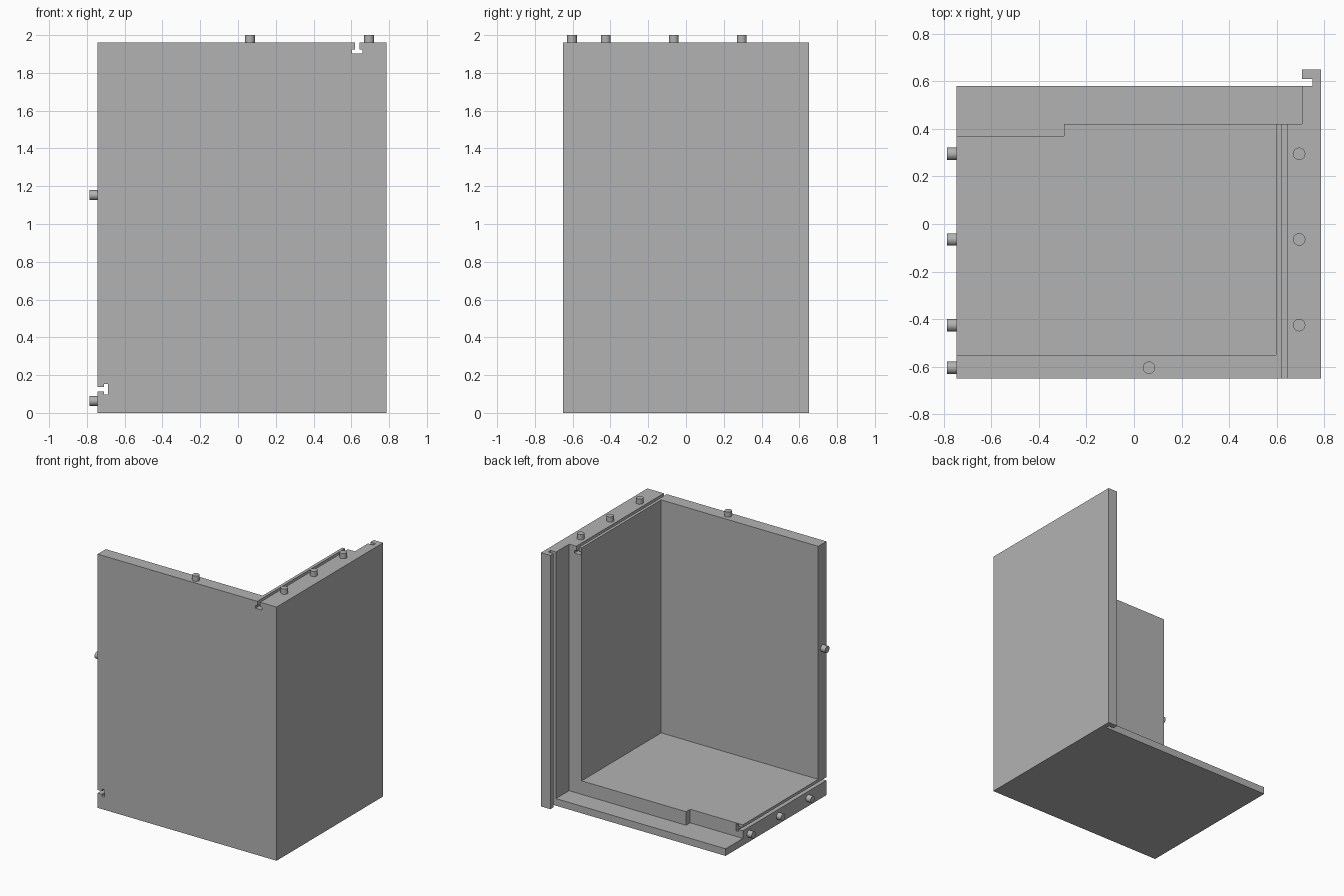
import bpy
import bmesh
import math
from mathutils import Matrix, Vector

cube = bpy.data.objects.get("Cube")
if cube:
    bpy.data.objects.remove(cube, do_unlink=True)

grey = bpy.data.materials.new("plain grey")
grey.use_nodes = True
grey.diffuse_color = (0.45, 0.45, 0.45, 1)
grey.node_tree.nodes["Principled BSDF"].inputs["Base Color"].default_value = grey.diffuse_color


def finish(name, bm):
    bmesh.ops.recalc_face_normals(bm, faces=bm.faces)
    mesh = bpy.data.meshes.new(name)
    bm.to_mesh(mesh)
    bm.free()
    mesh.materials.append(grey)
    obj = bpy.data.objects.new(name, mesh)
    bpy.context.collection.objects.link(obj)
    return obj


def prism(name, points, low, high, axis="z"):
    """Extrude a plan outline along z, or an x-z outline along y."""
    place = (lambda p: (p[0], p[1], low)) if axis == "z" else (lambda p: (p[0], low, p[1]))
    bm = bmesh.new()
    face = bm.faces.new([bm.verts.new(place(p)) for p in points])
    extruded = bmesh.ops.extrude_face_region(bm, geom=[face])
    moved = [v for v in extruded["geom"] if isinstance(v, bmesh.types.BMVert)]
    shift = Vector((0, 0, high - low)) if axis == "z" else Vector((0, high - low, 0))
    bmesh.ops.translate(bm, verts=moved, vec=shift)
    return finish(name, bm)


def cut(body, cutter):
    cutter.hide_render = True
    mod = body.modifiers.new("cut", "BOOLEAN")
    mod.operation = "DIFFERENCE"
    mod.solver = "EXACT"
    mod.object = cutter
    bpy.context.view_layer.objects.active = body
    bpy.ops.object.modifier_apply(modifier=mod.name)
    bpy.data.objects.remove(cutter, do_unlink=True)


def tee(neck, head, start, end):
    """T section as (across, depth) pairs, from beyond the surface inwards."""
    mid = 0.036
    return [(-neck, start), (neck, start), (neck, mid), (head, mid),
            (head, end), (-head, end), (-head, mid), (-neck, mid)]


LEFT, RIGHT, TOP = -0.745, 0.785, 1.96

# Block with the hooked rear edge on one side
body = prism("corner_panels", [
    (LEFT, -0.65), (RIGHT, -0.65), (RIGHT, 0.65), (0.705, 0.65),
    (0.705, 0.61), (0.75, 0.61), (0.75, 0.58), (LEFT, 0.58)], 0, TOP)

# Open interior above the floor, between the two walls
cut(body, prism("interior_cutter", [
    (-1, -0.55), (0.597, -0.55), (0.597, 0.59), (-1, 0.59)], 0.16, 3))

# Low stepped ledge along the rear
cut(body, prism("ledge_cutter", [
    (-1, 0.37), (-0.295, 0.37), (-0.295, 0.42), (0.705, 0.42),
    (0.705, 0.59), (-1, 0.59)], 0.055, 3))

# T slots in the side wall's top and the floor's open end
section = tee(0.012, 0.028, -0.1, 0.057)
cut(body, prism("wall_slot_cutter", [(0.632 + a, TOP - d) for a, d in section], -1, 0.5, "y"))
cut(body, prism("floor_slot_cutter", [(LEFT + d, 0.126 + a) for a, d in section], -1, 0.5, "y"))


# Locating pegs
def peg(name, location, rotation):
    bm = bmesh.new()
    bmesh.ops.create_cone(bm, cap_ends=True, segments=32, radius1=0.026, radius2=0.026, depth=0.05,
                          matrix=Matrix.Translation(location) @ rotation)
    obj = finish(name, bm)
    bpy.ops.object.select_all(action="DESELECT")
    obj.select_set(True)
    bpy.context.view_layer.objects.active = obj
    bpy.ops.object.shade_smooth_by_angle(angle=math.radians(40))


upright = Matrix.Identity(4)
sideways = Matrix.Rotation(math.pi / 2, 4, "Y")
high, out = TOP + 0.015, LEFT - 0.015
for i, y in enumerate((-0.425, -0.065, 0.295)):
    peg(f"wall_top_peg_{i + 1}", (0.694, y, high), upright)
    peg(f"floor_end_peg_{i + 1}", (out, y, 0.063), sideways)
peg("front_wall_top_peg", (0.063, -0.604, high), upright)
peg("front_wall_end_peg", (out, -0.604, 1.153), sideways)
